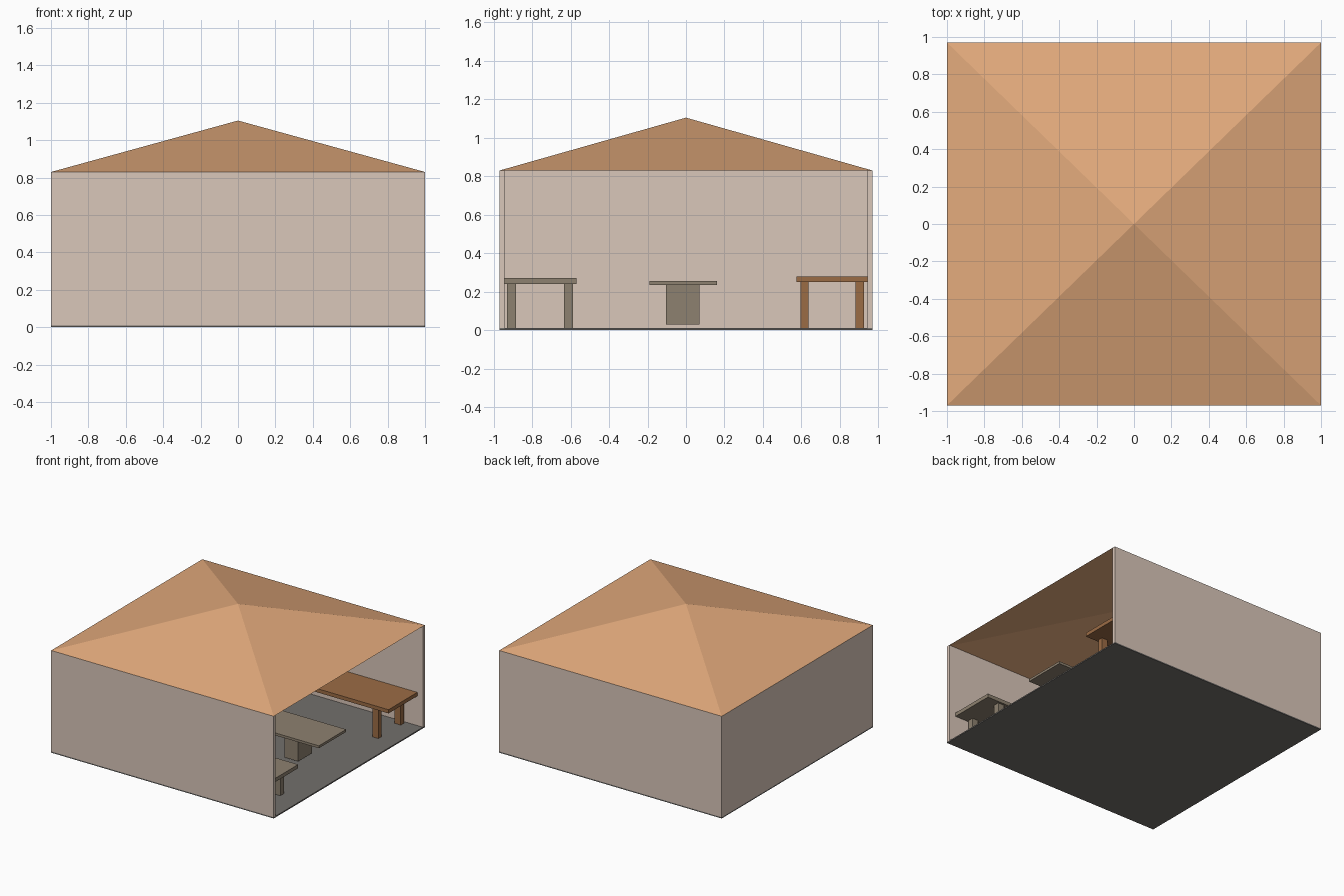
import bpy, bmesh

if "Cube" in bpy.data.objects:
    bpy.data.objects.remove(bpy.data.objects["Cube"])


def material(name, rgb):
    m = bpy.data.materials.new(name)
    m.diffuse_color = (*rgb, 1)
    m.use_nodes = True
    m.node_tree.nodes["Principled BSDF"].inputs["Base Color"].default_value = m.diffuse_color
    return m


PLASTER = material("plaster", (0.70, 0.57, 0.49))
TILE = material("roof_tan", (0.76, 0.40, 0.20))
WOOD = material("brown_wood", (0.33, 0.15, 0.06))
GREY_WOOD = material("grey_wood", (0.27, 0.22, 0.16))
STONE = material("floor_stone", (0.17, 0.16, 0.15))


def finish(name, bm, mat):
    mesh = bpy.data.meshes.new(name)
    bm.to_mesh(mesh)
    bm.free()
    mesh.materials.append(mat)
    obj = bpy.data.objects.new(name, mesh)
    bpy.context.collection.objects.link(obj)
    return obj


def box(name, x, y, z, mat):
    """Box from (min, max) ranges on each axis."""
    bm = bmesh.new()
    bmesh.ops.create_cube(bm, size=1)
    for v in bm.verts:
        for i, (lo, hi) in enumerate((x, y, z)):
            v.co[i] = lo if v.co[i] < 0 else hi
    return finish(name, bm, mat)


def legs(name, x, y, z, mat):
    """One support at the right end, mirrored to the left end."""
    obj = box(name, x, y, z, mat)
    obj.modifiers.new("mirror", "MIRROR").use_axis[0] = True


W, D, T, EAVE, APEX = 1.0, 0.97, 0.025, 0.83, 1.105

# Floor and three walls, open on the right
box("floor", (-W, W), (-D, D), (0, 0.01), STONE)
box("front_wall", (-W + T, W), (-D, -D + T), (0.01, EAVE), PLASTER)
box("back_wall", (-W + T, W), (D - T, D), (0.01, EAVE), PLASTER)
box("left_wall", (-W, -W + T), (-D, D), (0.01, EAVE), PLASTER)

# Hollow pyramid roof
bm = bmesh.new()
rim = [bm.verts.new((sx * W, sy * D, EAVE))
       for sx, sy in ((-1, -1), (1, -1), (1, 1), (-1, 1))]
tip = bm.verts.new((0, 0, APEX))
for i in range(4):
    bm.faces.new((rim[i], rim[(i + 1) % 4], tip))
finish("roof", bm, TILE)

# Long bench against the back wall
box("back_bench_top", (-0.95, 0.95), (0.575, 0.945), (0.25, 0.28), WOOD)
for i, y in enumerate(((0.595, 0.637), (0.882, 0.925))):
    legs(f"back_bench_legs_{i}", (0.79, 0.845), y, (0.01, 0.25), WOOD)

# Long bench against the front wall
box("front_bench_top", (-0.94, 0.94), (-0.945, -0.57), (0.24, 0.27), GREY_WOOD)
for i, y in enumerate(((-0.932, -0.885), (-0.635, -0.587))):
    legs(f"front_bench_legs_{i}", (0.77, 0.825), y, (0.01, 0.24), GREY_WOOD)

# Pedestal table in the middle
box("table_top", (-0.86, 0.86), (-0.19, 0.16), (0.235, 0.255), GREY_WOOD)
legs("table_pedestals", (0.49, 0.615), (-0.105, 0.07), (0.03, 0.235), GREY_WOOD)
